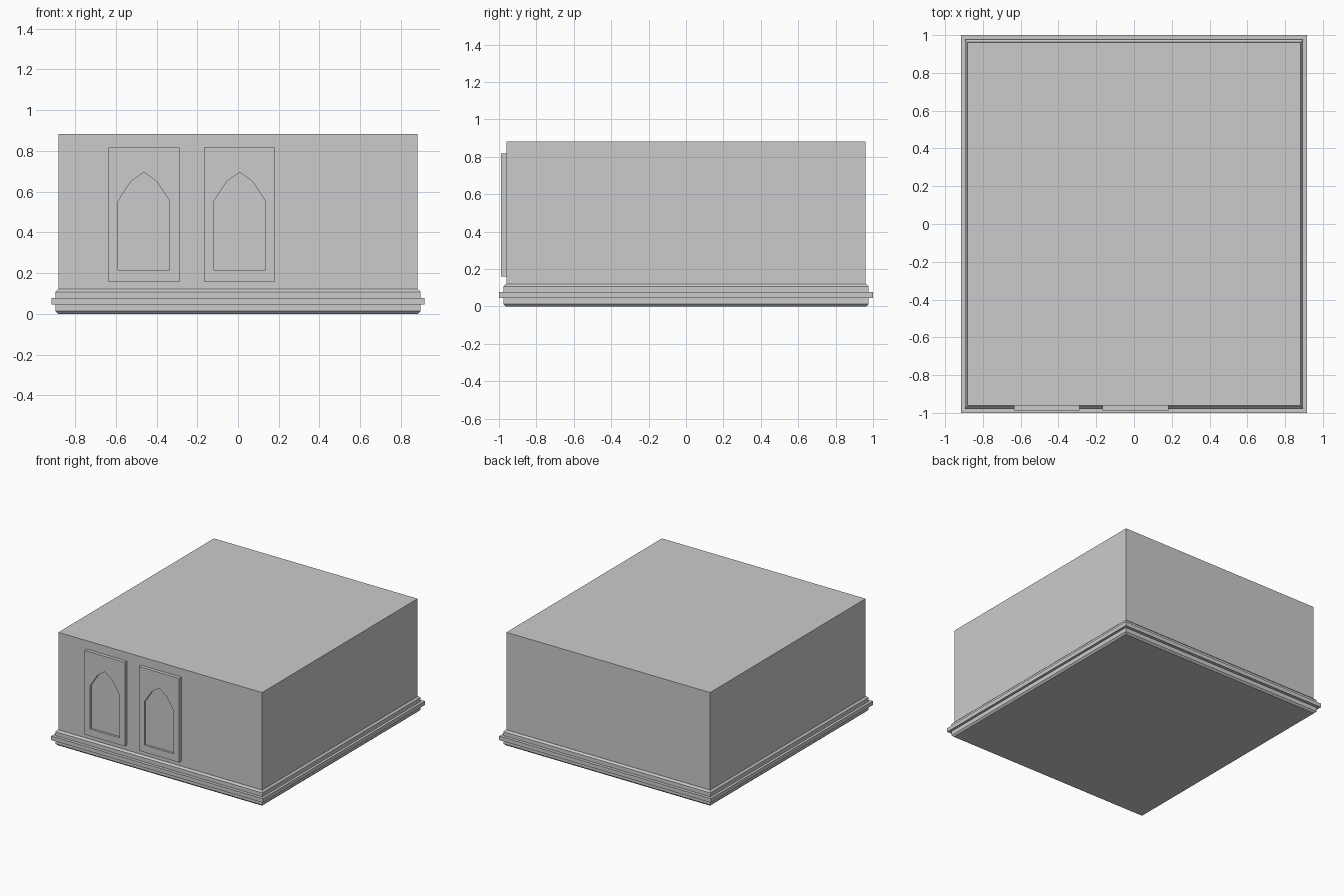
import bpy, bmesh

if "Cube" in bpy.data.objects:
    bpy.data.objects.remove(bpy.data.objects["Cube"])


def finish(name, bm):
    bmesh.ops.recalc_face_normals(bm, faces=bm.faces)
    mesh = bpy.data.meshes.new(name)
    bm.to_mesh(mesh)
    bm.free()
    obj = bpy.data.objects.new(name, mesh)
    bpy.context.collection.objects.link(obj)
    return obj


def box(name, x, y, z, chamfer=0.0):
    """Box from (min, max) ranges; chamfer bevels its top and bottom rims."""
    bm = bmesh.new()
    bmesh.ops.create_cube(bm, size=1)
    for v in bm.verts:
        v.co = [r[0] + (c + 0.5) * (r[1] - r[0]) for c, r in zip(v.co, (x, y, z))]
    if chamfer:
        rims = [e for e in bm.edges if abs(e.verts[0].co.z - e.verts[1].co.z) < 1e-5]
        bmesh.ops.bevel(bm, geom=rims, offset=chamfer, segments=1, affect='EDGES')
    return finish(name, bm)


def prism(name, outline, y0, y1):
    """Extrude an (x, z) outline along y."""
    bm = bmesh.new()
    face = bm.faces.new([bm.verts.new((x, y0, z)) for x, z in outline])
    ext = bmesh.ops.extrude_face_region(bm, geom=[face])
    for v in ext["geom"]:
        if isinstance(v, bmesh.types.BMVert):
            v.co.y = y1
    return finish(name, bm)


# Main block
box("building_body", (-0.881, 0.881), (-0.961, 0.961), (0.05, 0.883))

# Chamfered plinth with a projecting band around it
box("plinth", (-0.896, 0.896), (-0.976, 0.976), (0, 0.121), chamfer=0.013)
box("plinth_band", (-0.916, 0.916), (-1.0, 1.0), (0.046, 0.077))

# Two front panels, each with a pointed-arch niche
WALL, FRONT, NICHE = -0.961, -0.988, -0.971
for i, cx in enumerate((-0.462, 0.008), 1):
    panel = box(f"window_panel_{i}", (cx - 0.174, cx + 0.174),
                (FRONT, WALL + 0.01), (0.16, 0.817))
    half = [(0.127, 0.215), (0.127, 0.553), (0.063, 0.65)]
    outline = ([(cx + x, z) for x, z in half] + [(cx, 0.695)]
               + [(cx - x, z) for x, z in reversed(half)])
    cutter = prism(f"niche_cutter_{i}", outline, FRONT - 0.05, NICHE)
    cutter.hide_render = True
    cutter.hide_set(True)
    cut = panel.modifiers.new("niche", 'BOOLEAN')
    cut.operation = 'DIFFERENCE'
    cut.solver = 'EXACT'
    cut.object = cutter
